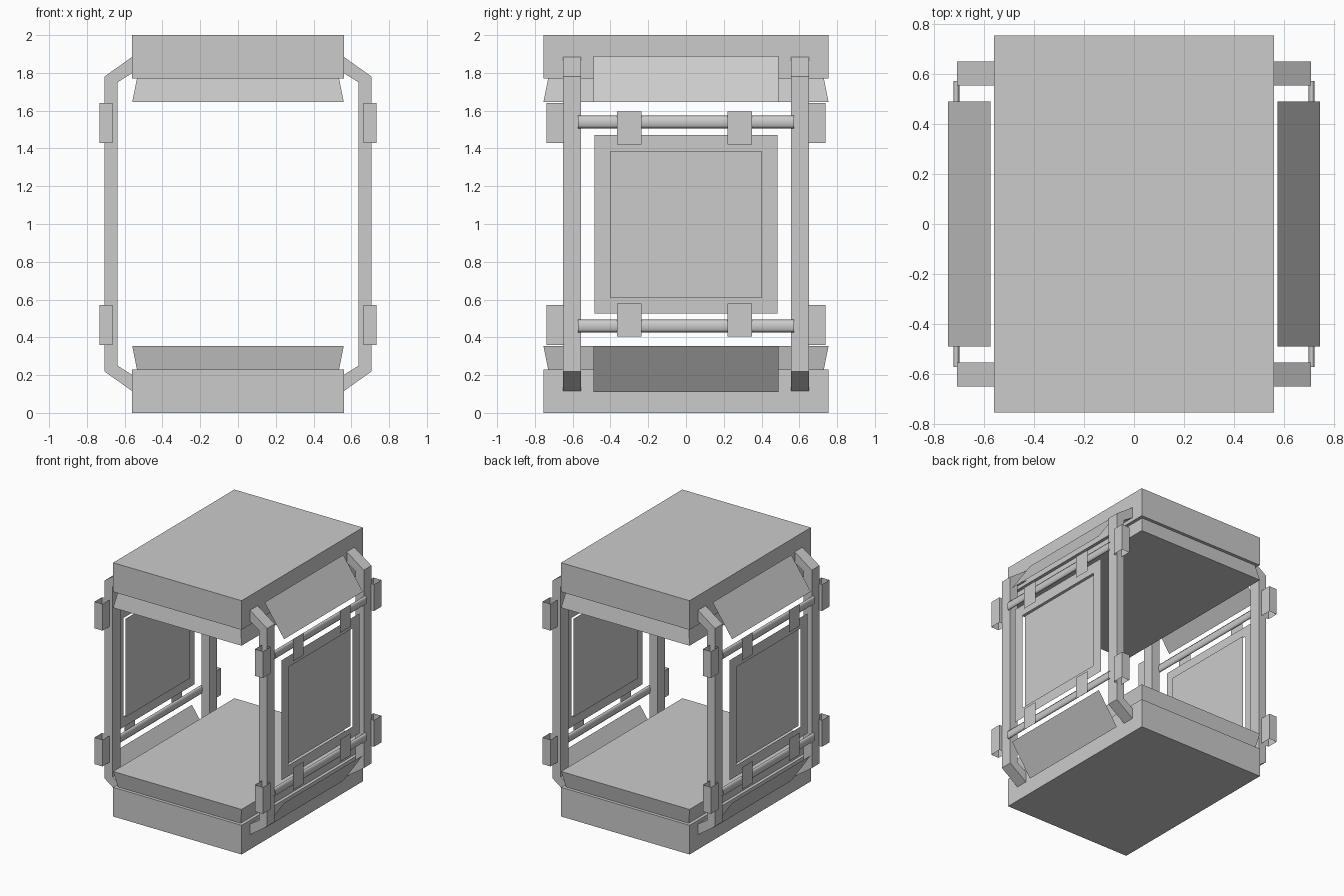
import bpy, bmesh

cube = bpy.data.objects.get("Cube")
if cube:
    bpy.data.objects.remove(cube, do_unlink=True)

grey = bpy.data.materials.new("plain grey")
grey.use_nodes = True
COLOUR = (0.6, 0.6, 0.6, 1)
grey.diffuse_color = COLOUR
grey.node_tree.nodes["Principled BSDF"].inputs["Base Color"].default_value = COLOUR

MID = 1.0  # height of the horizontal symmetry plane


def finish(name, bm, smooth=False, recalc=True):
    if recalc:
        bmesh.ops.recalc_face_normals(bm, faces=bm.faces)
    mesh = bpy.data.meshes.new(name)
    bm.to_mesh(mesh)
    bm.free()
    for p in mesh.polygons:
        p.use_smooth = smooth
    mesh.materials.append(grey)
    obj = bpy.data.objects.new(name, mesh)
    bpy.context.collection.objects.link(obj)
    return obj


def loft(name, rings, caps=True, smooth=False):
    """Join successive closed rings of points into a tube."""
    bm = bmesh.new()
    loops = [[bm.verts.new(p) for p in ring] for ring in rings]
    n = len(loops[0])
    for a, b in zip(loops, loops[1:]):
        for i in range(n):
            j = (i + 1) % n
            bm.faces.new((a[i], a[j], b[j], b[i]))
    if caps:
        bm.faces.new(loops[0])
        bm.faces.new(loops[-1])
    return finish(name, bm, smooth)


def rect(hx, hy, z, cx=0, cy=0):
    return [(cx + sx * hx, cy + sy * hy, z)
            for sx, sy in ((-1, -1), (1, -1), (1, 1), (-1, 1))]


def sheet(name, side, x0, x1, y0, y1, z0, z1):
    """Single sheet running along y, from (x0, z0) to (x1, z1)."""
    bm = bmesh.new()
    pts = [(side * x0, y0, z0), (side * x0, y1, z0),
           (side * x1, y1, z1), (side * x1, y0, z1)]
    f = bm.faces.new([bm.verts.new(p) for p in pts])
    f.normal_update()
    if f.normal.x * side < 0:
        f.normal_flip()
    return finish(name, bm, recalc=False)


def flip(z, up):
    return MID + up * (z - MID)


for up, level in ((1, "top"), (-1, "bottom")):
    # Main slab and its flared inner lip
    loft(level + "_slab", [rect(0.56, 0.755, flip(z, up)) for z in (1.77, 2.0)])
    loft(level + "_lip", [rect(0.535, 0.73, flip(1.77, up)),
                          rect(0.56, 0.755, flip(1.645, up))])

for side, hand in ((1, "left"), (-1, "right")):
    # Bent corner posts, with open sleeves on their outer ends
    outer = [(0.55, 1.892), (0.708, 1.78), (0.708, 0.22), (0.55, 0.108)]
    inner = [(0.55, 1.805), (0.638, 1.75), (0.638, 0.25), (0.55, 0.195)]
    for end, where in ((-1, "front"), (1, "back")):
        rings = []
        for (xo, zo), (xi, zi) in zip(outer, inner):
            rings.append([(side * xo, end * 0.555, zo), (side * xo, end * 0.65, zo),
                          (side * xi, end * 0.65, zi), (side * xi, end * 0.555, zi)])
        loft(f"{where}_{hand}_post", rings)
        for up, level in ((1, "upper"), (-1, "lower")):
            loft(f"{where}_{hand}_{level}_sleeve",
                 [rect(0.035, 0.046, flip(z, up), side * 0.699, end * 0.692)
                  for z in (1.43, 1.64)], caps=False)

    # Side panel: flat frame with a recessed inner plate
    fx = 0.72
    for end, where in ((-1, "front"), (1, "back")):
        y0, y1 = sorted((end * 0.4, end * 0.485))
        sheet(f"{hand}_panel_frame_{where}", side, fx, fx, y0, y1, 0.525, 1.47)
    for z0, z1, where in ((0.525, 0.61, "bottom"), (1.385, 1.47, "top")):
        sheet(f"{hand}_panel_frame_{where}", side, fx, fx, -0.4, 0.4, z0, z1)
    sheet(f"{hand}_panel_plate", side, 0.70, 0.70, -0.4, 0.4, 0.61, 1.385)

    for up, level in ((1, "upper"), (-1, "lower")):
        # Sloping side sheet
        sheet(f"{hand}_{level}_sloping_sheet", side, 0.575, 0.745, -0.49, 0.49,
              flip(1.89, up), flip(1.645, up))
        # Flattened horizontal rail
        prof = ((0, 1), (0.8, 0.6), (1, 0), (0.8, -0.6),
                (0, -1), (-0.8, -0.6), (-1, 0), (-0.8, 0.6))
        loft(f"{hand}_{level}_rail",
             [[(side * (0.711 + 0.012 * u), y, flip(1.54 + 0.035 * v, up))
               for u, v in prof] for y in (-0.572, 0.572)], caps=False, smooth=True)
        # Hanger tabs joining rail and panel
        for y in (-0.3, 0.285):
            sheet(f"{hand}_{level}_hanger_tab", side, 0.735, 0.735,
                  y - 0.065, y + 0.065, flip(1.42, up), flip(1.595, up))
